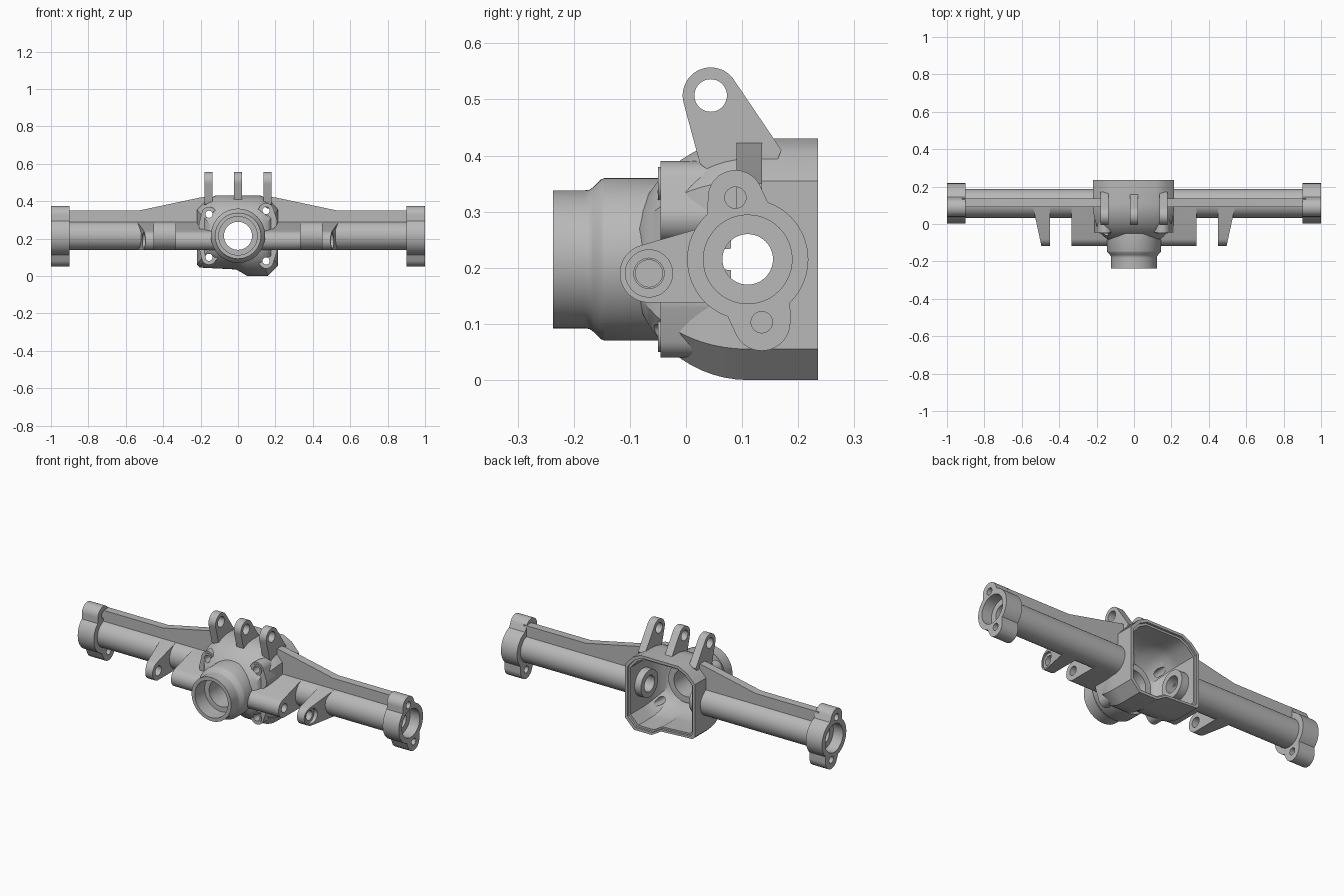
import bpy, bmesh, math
from mathutils import Vector, geometry

if "Cube" in bpy.data.objects:
    bpy.data.objects.remove(bpy.data.objects["Cube"])

grey = bpy.data.materials.new("cast_grey")
grey.use_nodes = True
grey.diffuse_color = (0.48, 0.48, 0.48, 1)
grey.node_tree.nodes["Principled BSDF"].inputs["Base Color"].default_value = (0.48, 0.48, 0.48, 1)

AXLE = (0.11, 0.215)      # tube centre in y, z
cutters = []


def loft(name, rings):
    """Closed solid through a list of equal-length point rings."""
    bm = bmesh.new()
    loops = [[bm.verts.new(p) for p in ring] for ring in rings]
    for a, b in zip(loops, loops[1:]):
        for i in range(len(a)):
            j = (i + 1) % len(a)
            bm.faces.new((a[i], a[j], b[j], b[i]))
    bm.faces.new(loops[0])
    bm.faces.new(loops[-1])
    bmesh.ops.recalc_face_normals(bm, faces=bm.faces)
    mesh = bpy.data.meshes.new(name)
    bm.to_mesh(mesh)
    bm.free()
    mesh.materials.append(grey)
    ob = bpy.data.objects.new(name, mesh)
    bpy.context.collection.objects.link(ob)
    return ob


def place(p, t, axis):
    return (t, p[0], p[1]) if axis == "x" else (p[0], t, p[1])


def prism(name, pts, axis, lo, hi):
    return loft(name, [[place(p, t, axis) for p in pts] for t in (lo, hi)])


def circle(u, v, r, n=48):
    return [(u + r * math.cos(math.tau * i / n), v + r * math.sin(math.tau * i / n)) for i in range(n)]


def hull(*groups):
    pts = [Vector(p) for g in groups for p in g]
    return [tuple(pts[i]) for i in geometry.convex_hull_2d(pts)]


def lathe(name, centre, profile, axis):
    return loft(name, [[place(p, t, axis) for p in circle(*centre, r, 64)] for r, t in profile])


def cutter(ob):
    ob.hide_render = True
    cutters.append(ob)
    return ob


def hole(u, v, r, axis, lo, hi):
    return cutter(prism("hole_cutter", circle(u, v, r), axis, lo, hi))


def combine(ob, others, operation="DIFFERENCE"):
    for other in others:
        mod = ob.modifiers.new("cut", "BOOLEAN")
        mod.operation, mod.object, mod.solver = operation, other, "EXACT"
    bpy.context.view_layer.update()
    graph = bpy.context.evaluated_depsgraph_get()
    mesh = bpy.data.meshes.new_from_object(ob.evaluated_get(graph))
    ob.modifiers.clear()
    ob.data = mesh
    return ob


# Centre housing and its hollow
outline = [(-0.22, 0.06), (-0.205, 0.045), (-0.01, 0.035), (0.05, 0), (0.16, 0), (0.215, 0.055),
           (0.215, 0.355), (0.17, 0.405), (0.12, 0.43), (-0.12, 0.43), (-0.17, 0.405), (-0.22, 0.355)]


def housing_solid(name, back, depth, size):
    sections = [(back, 1, 1)]
    for i in range(15):
        a = math.radians(80 * i / 14)
        sections.append((AXLE[0] - depth * math.sin(a), math.cos(a) ** 0.5, math.cos(a)))
    rings = [[(x * size * sx, y, AXLE[1] + (z - AXLE[1]) * size * sz) for x, z in outline]
             for y, sx, sz in sections]
    return loft(name, rings)


cavity = cutter(housing_solid("cavity_cutter", 0.26, 0.17, 0.88))
lip = cutter(prism("lip_cutter", [(x * 0.93, AXLE[1] + (z - AXLE[1]) * 0.93) for x, z in outline],
                   "y", 0.222, 0.26))
axle_bore = hole(*AXLE, 0.045, "x", -1.1, 1.1)
pinion_bore = hole(0, AXLE[1], 0.075, "y", -0.3, 0.2)
pinion_seat = hole(0, AXLE[1], 0.103, "y", -0.3, -0.15)
bolts = [(-0.155, 0.33), (0.15, 0.35), (-0.155, 0.10), (0.15, 0.08)]
bolt_holes = [hole(x, z, 0.019, "y", -0.12, 0.2) for x, z in bolts]

housing = housing_solid("centre_housing", 0.235, 0.21, 1)
combine(housing, [cavity, lip, axle_bore, pinion_bore] + bolt_holes)

# Pinion nose with its bearing seat
nose = lathe("pinion_nose", (0, AXLE[1]),
             [(0.11, 0.0), (0.11, -0.05), (0.145, -0.05), (0.145, -0.145), (0.142, -0.152),
              (0.129, -0.165), (0.124, -0.172), (0.123, -0.18), (0.123, -0.237)], "y")
combine(nose, [pinion_bore, pinion_seat])

# Bolt pads on the housing front
for (x, z), bolt_hole in zip(bolts, bolt_holes):
    inward = 0.06 if z < AXLE[1] else -0.06
    side = math.copysign(1, x)
    shape = hull(circle(x, z, 0.04), circle(side * 0.165, z + inward, 0.045), circle(side * 0.10, z + inward, 0.03))
    pad = prism("bolt_pad", shape, "y", -0.045, 0.08)
    combine(pad, [cavity, pinion_bore, bolt_hole])
    # Small raised ring around the bolt
    ring = prism("bolt_ring", circle(x, z, 0.03), "y", -0.05, -0.04)
    combine(ring, [bolt_hole])

# Upper link ears
for name, x in (("right", -0.158), ("middle", 0), ("left", 0.158)):
    shape = hull(circle(0.044, 0.507, 0.05), [(0.025, 0.385), (0.06, 0.36), (0.15, 0.36), (0.17, 0.41)])
    ear = prism(name + "_upper_ear", shape, "x", x - 0.022, x + 0.022)
    combine(ear, [cavity, hole(0.044, 0.507, 0.029, "x", x - 0.1, x + 0.1)])

for side, s in (("left", 1), ("right", -1)):
    # Axle tube
    tube = prism(side + "_axle_tube", circle(*AXLE, 0.077, 64), "x", s * 0.15, s * 0.95)
    seat = hole(*AXLE, 0.079, "x", s * 0.94, s * 1.1)
    combine(tube, [axle_bore, seat])

    # End flange with two bolt ears
    flange = prism(side + "_end_flange", circle(*AXLE, 0.108, 64), "x", s * 0.9, s)
    ears, ear_holes = [], []
    for y, z, r in ((0.088, 0.325, 0.049), (0.135, 0.103, 0.051)):
        shape = hull(circle(y, z, r), circle(*AXLE, 0.075))
        ears.append(cutter(prism("flange_ear_helper", shape, "x", s * 0.9, s)))
        ear_holes.append(hole(y, z, 0.019, "x", s * 0.85, s * 1.1))
    combine(flange, ears, "UNION")
    combine(flange, [axle_bore, seat] + ear_holes)

    # Stiffening rib along the top
    rib_shape = [(s * x, z) for x, z in ((0.15, 0.275), (0.15, 0.425), (0.2, 0.42), (0.53, 0.35),
                                        (0.92, 0.35), (0.92, 0.275))]
    combine(prism(side + "_top_rib", rib_shape, "y", 0.09, 0.135), [cavity])

    # Inner lower link mount
    arm = hull(circle(-0.066, 0.19, 0.052), circle(*AXLE, 0.077))
    mount = prism(side + "_link_mount", arm, "x", s * 0.12, s * 0.335)
    blind = hole(-0.066, 0.19, 0.024, "x", s * 0.22, s * 0.4)
    combine(mount, [cavity, axle_bore, pinion_bore, blind])

    # Outer lower link tab, tapering toward its tip
    tab = prism(side + "_link_tab", arm, "x", s * 0.45, s * 0.54)
    for v in tab.data.vertices:
        if abs(v.co.x) > 0.5:
            t = min(1, max(0, (v.co.y + 0.118) / 0.208))
            v.co.x = s * (0.495 + 0.045 * t)
    combine(tab, [axle_bore, hole(-0.066, 0.19, 0.027, "x", s * 0.4, s * 0.6),
                  hole(-0.066, 0.19, 0.042, "x", s * 0.49, s * 0.6)])

# Remove the helpers and smooth the curved faces
for ob in cutters:
    bpy.data.objects.remove(ob)
for ob in bpy.context.collection.objects:
    if ob.type == "MESH" and grey.name in ob.data.materials:
        bpy.ops.object.select_all(action="DESELECT")
        ob.select_set(True)
        bpy.context.view_layer.objects.active = ob
        bpy.ops.object.shade_smooth_by_angle(angle=math.radians(30))
